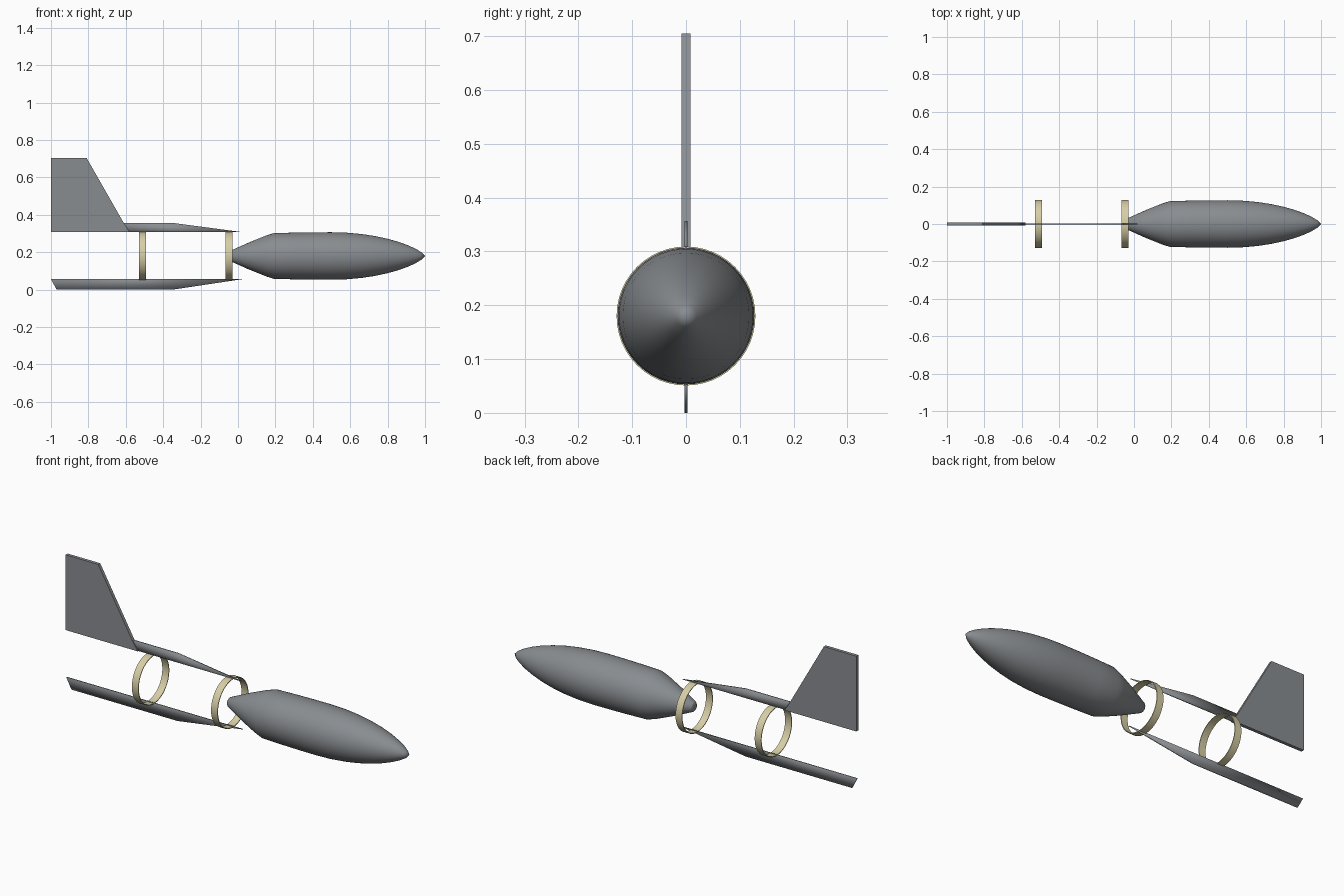
import bpy, bmesh, math

if "Cube" in bpy.data.objects:
    bpy.data.objects.remove(bpy.data.objects["Cube"])

AXIS_Z = 0.18


def material(name, rgb):
    m = bpy.data.materials.new(name)
    m.diffuse_color = (*rgb, 1)
    m.use_nodes = True
    m.node_tree.nodes["Principled BSDF"].inputs["Base Color"].default_value = m.diffuse_color
    return m


GREY = material("gunmetal grey", (0.25, 0.265, 0.28))
TAN = material("pale tan", (0.68, 0.62, 0.38))


def finish(name, bm, mat, angle):
    bmesh.ops.recalc_face_normals(bm, faces=bm.faces)
    me = bpy.data.meshes.new(name)
    bm.to_mesh(me)
    bm.free()
    me.materials.append(mat)
    ob = bpy.data.objects.new(name, me)
    bpy.context.collection.objects.link(ob)
    bpy.ops.object.select_all(action='DESELECT')
    ob.select_set(True)
    bpy.context.view_layer.objects.active = ob
    bpy.ops.object.shade_smooth_by_angle(angle=math.radians(angle))
    return ob


def lathe(name, profile, mat, closed=False, segs=48):
    """Spin (x, radius) points around the long axis."""
    bm = bmesh.new()
    vs = [bm.verts.new((x, 0, AXIS_Z + r)) for x, r in profile]
    pairs = list(zip(vs, vs[1:])) + ([(vs[-1], vs[0])] if closed else [])
    edges = [bm.edges.new(p) for p in pairs]
    bmesh.ops.spin(bm, geom=vs + edges, cent=(0, 0, AXIS_Z), axis=(1, 0, 0),
                   angle=2 * math.pi, steps=segs)
    bmesh.ops.remove_doubles(bm, verts=bm.verts, dist=1e-5)
    return finish(name, bm, mat, 40)


def plate(name, outline, thick, mat, angle=30):
    """Extrude an (x, z) outline, centred on y = 0."""
    bm = bmesh.new()
    f = bm.faces.new([bm.verts.new((x, -thick / 2, z)) for x, z in outline])
    ext = bmesh.ops.extrude_face_region(bm, geom=[f])
    moved = [v for v in ext['geom'] if isinstance(v, bmesh.types.BMVert)]
    bmesh.ops.translate(bm, verts=moved, vec=(0, thick, 0))
    return finish(name, bm, mat, angle)


# Streamlined body: conical tail, then a rounded taper to the nose
tail = [(-0.05, 0), (-0.05, 0.02), (-0.045, 0.026), (0.06, 0.073), (0.15, 0.109),
        (0.19, 0.122), (0.3, 0.125), (0.4, 0.1265)]
nose = [(x, 0.127 * (1 - ((x - 0.5) / 0.5) ** 2) ** 0.72)
        for x in (0.5, 0.58, 0.66, 0.73, 0.8, 0.86, 0.91, 0.95, 0.98, 1.0)]
lathe("body", tail + nose, GREY)

# Mounting rings
for name, x in (("front_ring", -0.048), ("rear_ring", -0.51)):
    a, b = x - 0.019, x + 0.019
    lathe(name, [(a, 0.125), (b, 0.125), (b, 0.129), (a, 0.129)], TAN, closed=True)

# Tail fin and the two thin keels
plate("tail_fin", [(-1, 0.308), (-0.58, 0.308), (-0.61, 0.355), (-0.81, 0.705),
                   (-1, 0.705)], 0.017, GREY)
plate("upper_keel", [(-0.61, 0.308), (0.02, 0.308), (-0.35, 0.357), (-0.61, 0.357)],
      0.006, GREY, 180)
plate("lower_keel", [(-1, 0.057), (-0.97, 0), (-0.35, 0), (0.03, 0.057)],
      0.006, GREY, 180)
